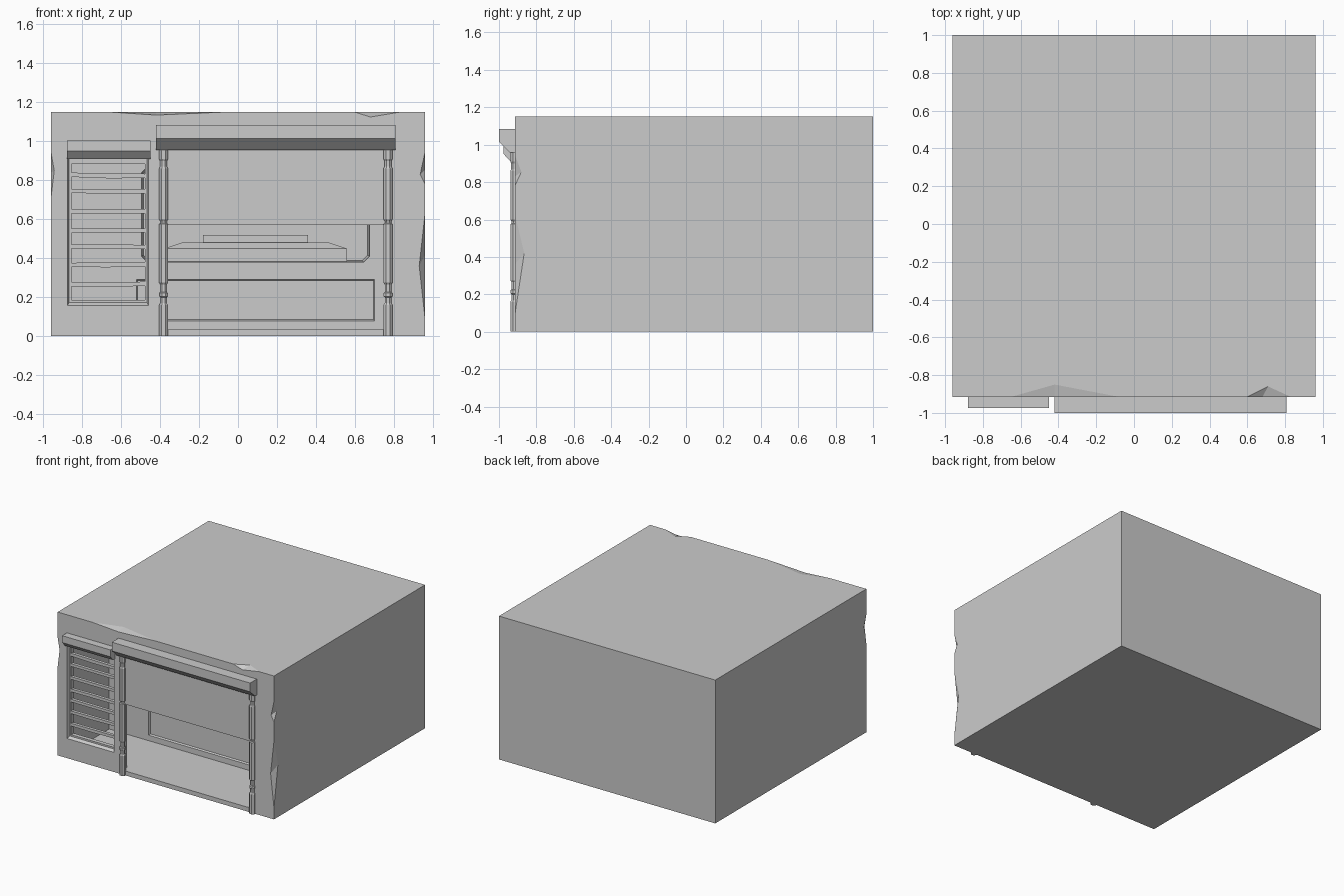
import bpy, bmesh, random
from math import pi, cos, sin, radians
from mathutils import Vector

if "Cube" in bpy.data.objects:
    bpy.data.objects.remove(bpy.data.objects["Cube"])

random.seed(4)
FRONT, ROOM_BACK = -0.915, -0.39


def hull(name, points):
    """Convex solid around the given points, flat faces merged."""
    bm = bmesh.new()
    for p in points:
        bm.verts.new(p)
    res = bmesh.ops.convex_hull(bm, input=bm.verts[:])
    loose = [v for v in bm.verts if not v.link_faces]
    bmesh.ops.delete(bm, geom=loose, context='VERTS')
    bmesh.ops.dissolve_limit(bm, angle_limit=radians(0.5), verts=bm.verts[:], edges=bm.edges[:])
    bmesh.ops.recalc_face_normals(bm, faces=bm.faces[:])
    me = bpy.data.meshes.new(name)
    bm.to_mesh(me)
    bm.free()
    ob = bpy.data.objects.new(name, me)
    bpy.context.collection.objects.link(ob)
    return ob


def box(name, x0, x1, y0, y1, z0, z1):
    return hull(name, [(x, y, z) for x in (x0, x1) for y in (y0, y1) for z in (z0, z1)])


def loft(name, ya, rect_a, yb, rect_b, chamfer=0.0):
    """Solid between two (x0, x1, z0, z1) rectangles at depths ya and yb."""
    pts = []
    for y, (x0, x1, z0, z1) in ((ya, rect_a), (yb, rect_b)):
        for x, sx in ((x0, 1), (x1, -1)):
            for z, sz in ((z0, 1), (z1, -1)):
                pts += [(x + sx * chamfer, y, z), (x, y, z + sz * chamfer)]
    return hull(name, pts)


def carve(target, cutter):
    cutter.hide_render = True
    mod = target.modifiers.new("cut", 'BOOLEAN')
    mod.operation, mod.solver, mod.object = 'DIFFERENCE', 'EXACT', cutter
    bpy.context.view_layer.objects.active = target
    bpy.ops.object.modifier_apply(modifier=mod.name)
    bpy.data.objects.remove(cutter)


def lathe(name, x, y, profile, sides=8):
    """Turned post from (radius, height) pairs."""
    bm = bmesh.new()
    rings = []
    for r, z in profile:
        rings.append([bm.verts.new((x + r * cos((i + .5) * 2 * pi / sides),
                                    y + r * sin((i + .5) * 2 * pi / sides), z)) for i in range(sides)])
    for a, b in zip(rings, rings[1:]):
        for i in range(sides):
            j = (i + 1) % sides
            bm.faces.new((a[i], a[j], b[j], b[i]))
    bm.faces.new(rings[0][::-1])
    bm.faces.new(rings[-1])
    me = bpy.data.meshes.new(name)
    bm.to_mesh(me)
    bm.free()
    ob = bpy.data.objects.new(name, me)
    bpy.context.collection.objects.link(ob)


# Building block with a hollow room behind the front wall
body = box("building_body", -0.96, 0.96, FRONT, 1.0, 0, 1.15)
carve(body, box("room_cut", -0.87, 0.87, -0.86, ROOM_BACK, 0.035, 1.04))

# Wide shop opening below the front panel
carve(body, box("opening_cut", -0.385, 0.772, -1.1, -0.8, 0.035, 0.57))

# Window: shallow bevelled surround, then the through opening
carve(body, loft("window_recess_cut", -0.93, (-0.88, -0.455, 0.148, 0.94),
                 -0.893, (-0.868, -0.467, 0.172, 0.92)))
carve(body, box("window_cut", -0.855, -0.477, -1.1, -0.8, 0.185, 0.885))

# Serving hatch and counter panel in the rear wall of the room
carve(body, loft("hatch_cut", -0.43, (-0.496, 0.676, 0.38, 0.87),
                 -0.2, (-0.485, 0.665, 0.388, 0.86), 0.028))
carve(body, loft("counter_panel_cut", -0.40, (-0.525, 0.705, 0.075, 0.295),
                 -0.375, (-0.515, 0.695, 0.085, 0.285)))

# Chips along the front edges: two edge ends, one point on each face, one outside
chips = [
    ((-0.65, FRONT, 1.15), (-0.08, FRONT, 1.15), (-0.42, -0.85, 1.15), (-0.42, FRONT, 1.135), (-0.4, -1.0, 1.24)),
    ((0.60, FRONT, 1.15), (0.83, FRONT, 1.15), (0.71, -0.86, 1.15), (0.68, FRONT, 1.125), (0.71, -1.0, 1.24)),
    ((0.96, FRONT, 0.09), (0.96, FRONT, 0.63), (0.96, -0.865, 0.42), (0.93, FRONT, 0.36), (1.05, -1.0, 0.38)),
    ((0.96, FRONT, 0.78), (0.96, FRONT, 0.945), (0.96, -0.88, 0.855), (0.935, FRONT, 0.83), (1.05, -1.0, 0.85)),
    ((-0.96, FRONT, 0.71), (-0.96, FRONT, 0.945), (-0.96, -0.88, 0.84), (-0.943, FRONT, 0.85), (-1.05, -1.0, 0.84)),
]
for c in chips:
    carve(body, hull("chip_cut", c))

# Stepped stand inside the hatch
box("stand_base", -0.38, 0.56, -0.36, -0.19, 0.38, 0.45)
hull("stand_slope", [(x, y, z) for h, y0, z in ((0.47, -0.36, 0.45), (0.38, -0.31, 0.48))
                     for x in (0.09 - h, 0.09 + h) for y in (y0, -0.19)])
box("stand_top", -0.18, 0.36, -0.28, -0.19, 0.475, 0.52)

# Slightly uneven window bars
for i, z in enumerate((0.27, 0.37, 0.455, 0.545, 0.645, 0.74, 0.825)):
    pts = []
    for x in (-0.862, -0.665, -0.47):
        dz = random.uniform(-0.006, 0.006)
        pts += [(x, y, z + dz + s * 0.011) for y in (-0.895, -0.87) for s in (-1, 1)]
    hull(f"window_bar_{i + 1}", pts)

# Turned posts either side of the opening
W, N = 0.025, 0.018
post = [(W, 0), (W, 0.16), (N, 0.17), (N, 0.2), (0.024, 0.205), (0.024, 0.222), (N, 0.227),
        (N, 0.265), (W, 0.275), (W, 0.575), (N, 0.58), (N, 0.59), (W, 0.6), (W, 0.86),
        (0.02, 0.87), (0.02, 0.9), (W, 0.91), (W, 0.965)]
for side, x in (("left", -0.382), ("right", 0.77)):
    lathe(f"{side}_post", x, -0.916, post)

# Lintels with a sloped underside
def lintel(name, x0, x1, profile):
    hull(name, [(x, y, z) for x in (x0, x1) for y, z in profile])

lintel("door_lintel", -0.42, 0.808, [(-0.9, 1.085), (-1.0, 1.085), (-1.0, 1.015), (-0.94, 0.957), (-0.9, 0.957)])
lintel("window_lintel", -0.878, -0.45, [(-0.88, 1.005), (-0.975, 1.005), (-0.975, 0.95), (-0.938, 0.91), (-0.88, 0.91)])
